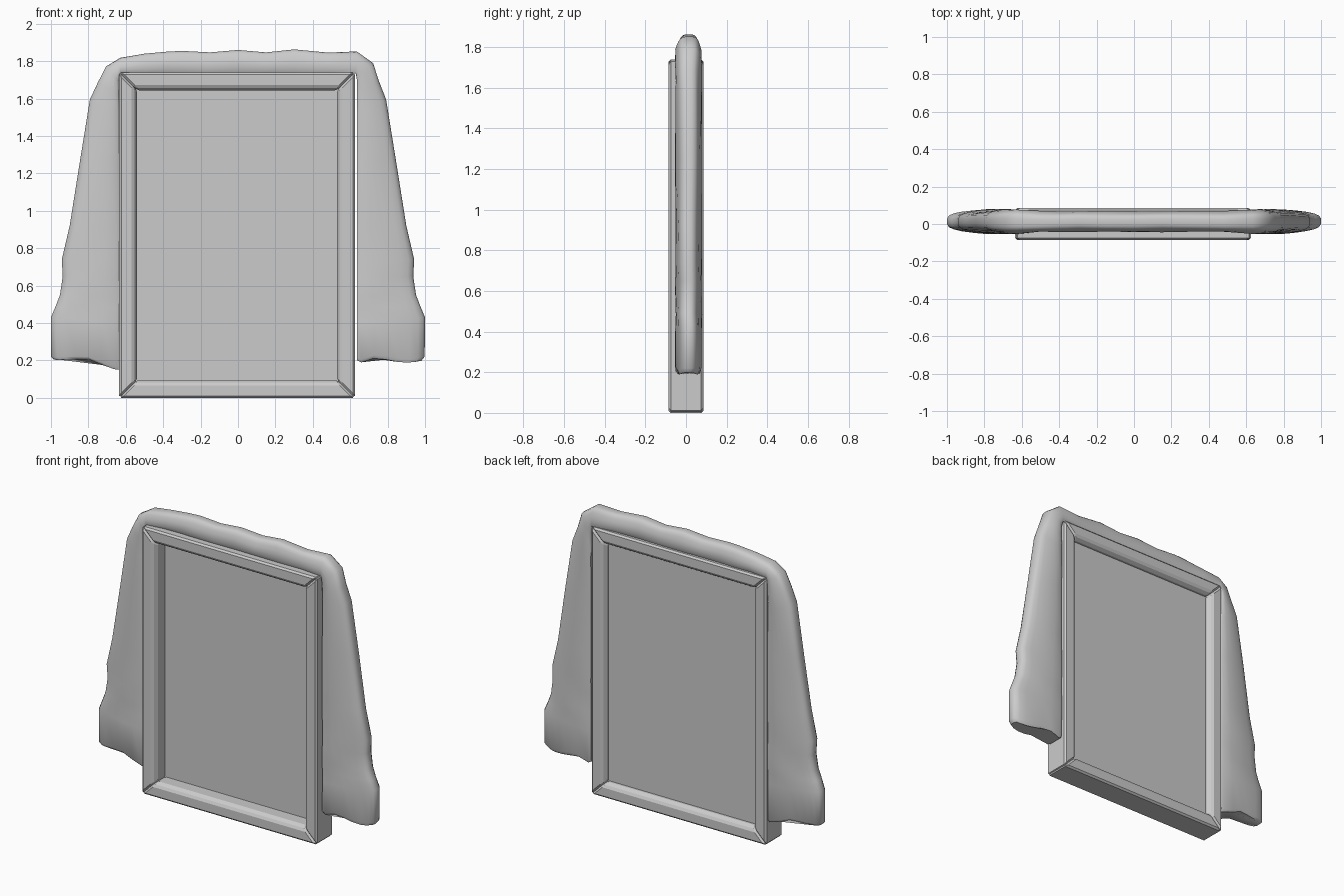
import bpy, bmesh, math

if "Cube" in bpy.data.objects:
    bpy.data.objects.remove(bpy.data.objects["Cube"])

mat = bpy.data.materials.new("plain grey")
mat.diffuse_color = (0.6, 0.6, 0.6, 1)
mat.use_nodes = True
mat.node_tree.nodes["Principled BSDF"].inputs["Base Color"].default_value = mat.diffuse_color


def make_object(name, bm):
    bmesh.ops.recalc_face_normals(bm, faces=bm.faces[:])
    me = bpy.data.meshes.new(name)
    bm.to_mesh(me)
    bm.free()
    ob = bpy.data.objects.new(name, me)
    bpy.context.collection.objects.link(ob)
    me.materials.append(mat)
    return ob


def skin(bm, rings):
    """Bridge equal rings of vertices and cap both ends."""
    n = len(rings[0])
    for a, b in zip(rings, rings[1:]):
        for j in range(n):
            k = (j + 1) % n
            bm.faces.new((a[j], a[k], b[k], b[j]))
    bm.faces.new(rings[0])
    bm.faces.new(rings[-1])


# Frame: four mitred mouldings with eased edges, profile is (inset, y)
X0, X1, Z0, Z1 = -0.635, 0.625, 0.0, 1.74
profile = [(0, -0.086), (0.077, -0.086), (0.096, -0.055), (0.096, 0.055),
           (0.077, 0.086), (0, 0.086)]


def corner(i, d):
    return ((X0 + d, Z0 + d), (X1 - d, Z0 + d), (X1 - d, Z1 - d), (X0 + d, Z1 - d))[i % 4]


for i, name in enumerate(("bottom", "right", "top", "left")):
    bm = bmesh.new()
    rings = []
    for c in (i, i + 1):
        ring = []
        for d, y in profile:
            x, z = corner(c, d)
            ring.append(bm.verts.new((x, y, z)))
        rings.append(ring)
    skin(bm, rings)
    ob = make_object("frame_" + name, bm)
    bev = ob.modifiers.new("Eased edges", 'BEVEL')
    bev.width = 0.011
    bev.segments = 1
    bev.limit_method = 'ANGLE'
    bev.angle_limit = math.radians(40)

# Thin panel set towards the back of the frame
bm = bmesh.new()
bmesh.ops.create_cube(bm, size=1)
for v in bm.verts:
    v.co.x = v.co.x * 1.10 - 0.005
    v.co.y = v.co.y * 0.02 + 0.03
    v.co.z = v.co.z * 1.58 + 0.87
make_object("panel", bm)

# Draped cloth: stations (inner x, inner z, outer x, outer z) up, over and down
left = [(-.64, .150, -.985, .205), (-.64, .165, -1.0, .22),
        (-.637, .40, -1.0, .43), (-.637, .48, -.975, .49),
        (-.637, .54, -.952, .55), (-.637, .64, -.937, .65), (-.637, .73, -.942, .74),
        (-.637, .90, -.90, .92), (-.637, 1.25, -.846, 1.26), (-.637, 1.52, -.792, 1.595),
        (-.637, 1.62, -.75, 1.685), (-.637, 1.69, -.705, 1.772), (-.63, 1.735, -.63, 1.818)]
top = [(-.5, 1.73, -.5, 1.84), (-.38, 1.73, -.38, 1.851), (-.3, 1.73, -.3, 1.855),
       (-.15, 1.73, -.15, 1.847), (0, 1.73, 0, 1.86), (.15, 1.73, .15, 1.847),
       (.3, 1.73, .3, 1.863), (.48, 1.73, .48, 1.846)]
right = [(-a, b, -c, d) for a, b, c, d in reversed(left)]
right[0] = (.63, 1.735, .635, 1.852)
right[1] = (.637, 1.69, .722, 1.79)
right[2] = (.637, 1.62, .755, 1.69)
right[-2] = (.637, .215, .998, .22)
right[-1] = (.637, .20, .98, .198)

# Cross-section: fraction from inner to outer edge, half thickness, hem waves
side = [(0, .056, 0, 0), (.06, .062, 0, -.01), (.25, .065, .012, .012),
        (.45, .064, .03, .006), (.62, .058, .022, -.006), (.78, .051, .012, -.01),
        (.90, .042, .004, -.006), (.97, .031, 0, 0), (1.0, .014, 0, 0)]
section = [(t, -h, a, b) for t, h, a, b in side] + [(t, h, a, b) for t, h, a, b in reversed(side)]
bm = bmesh.new()
rings = []
stations = left + top + right
last = len(stations) - 1
for i, (ax, az, bx, bz) in enumerate(stations):
    over = abs(ax) < 0.55
    hem = i in (0, last)
    ring = []
    for t, h, wl, wr in section:
        s = 0.85 if hem else 1.0
        if over:
            s = 0.88 - 0.3 * max(0, 0.5 - t)    # underside tucks in over the frame
        lift = (wl if i < 2 else wr if i > last - 2 else 0)
        ripple = 0.002 * math.sin(i * 1.9 + t * 5)
        ring.append(bm.verts.new((ax + (bx - ax) * t, 0.013 + h * s + ripple,
                                  az + (bz - az) * t + lift)))
    rings.append(ring)
skin(bm, rings)
cloth = make_object("draped_cloth", bm)
for p in cloth.data.polygons:
    p.use_smooth = True
cloth.data.set_sharp_from_angle(angle=math.radians(50))
